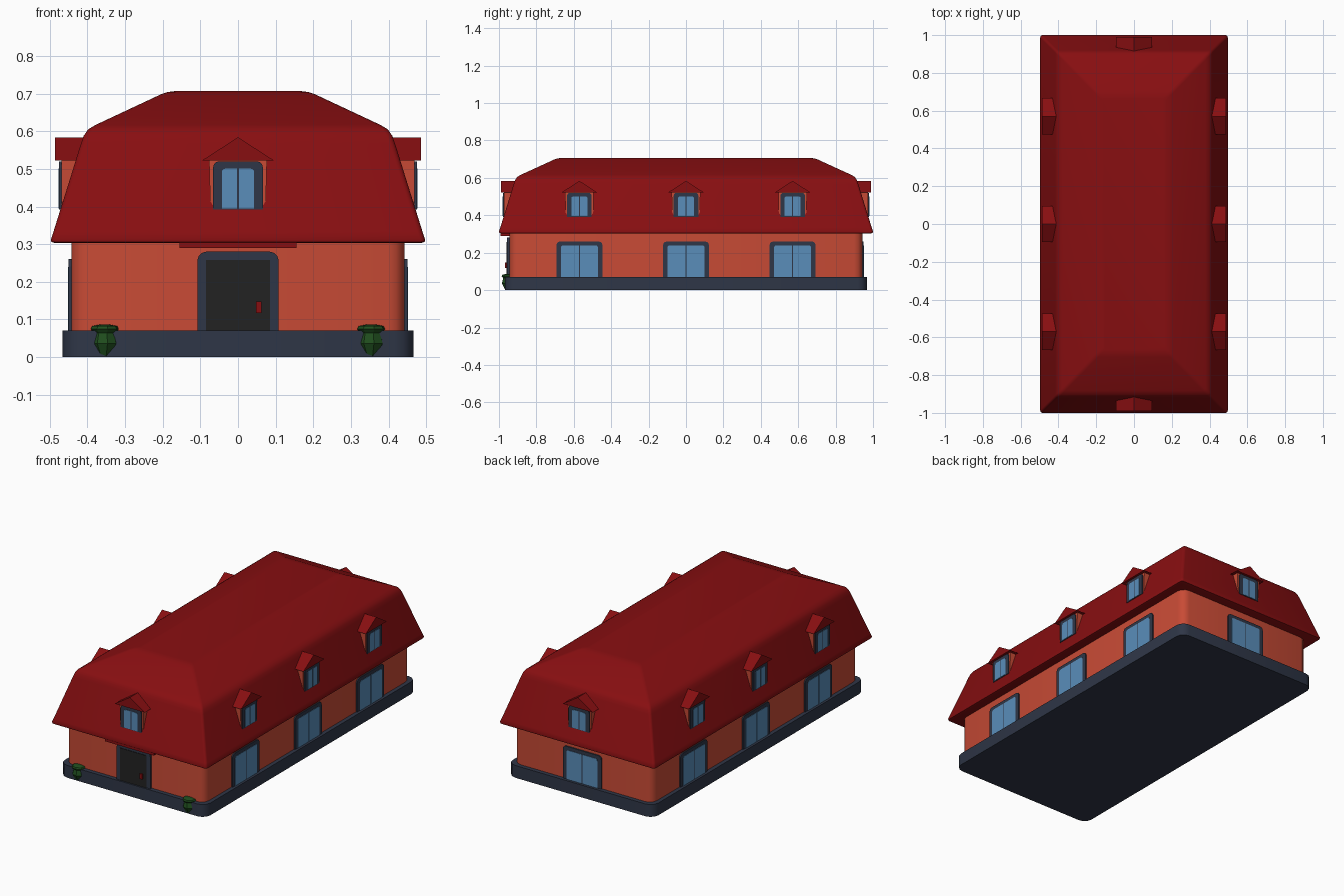
import bpy, bmesh, math
from mathutils import Matrix, Vector

if "Cube" in bpy.data.objects:
    bpy.data.objects.remove(bpy.data.objects["Cube"])


def material(name, rgb):
    m = bpy.data.materials.new(name)
    m.diffuse_color = (*rgb, 1)
    m.use_nodes = True
    m.node_tree.nodes["Principled BSDF"].inputs["Base Color"].default_value = m.diffuse_color
    return m


ROOF = material("roof red", (0.245, 0.0045, 0.0055))
WALL = material("wall orange", (0.58, 0.07, 0.036))
TRIM = material("slate trim", (0.028, 0.037, 0.063))
GLASS = material("window blue", (0.10, 0.27, 0.49))
DOOR = material("door black", (0.016, 0.016, 0.016))
PLANT = material("plant green", (0.014, 0.075, 0.013))


def loft(name, rings, mat, place=None, smooth=None):
    """Skin a stack of equal point rings and cap both ends."""
    bm = bmesh.new()
    loops = [[bm.verts.new(p) for p in ring] for ring in rings]
    n = len(loops[0])
    for a, b in zip(loops, loops[1:]):
        for i in range(n):
            j = (i + 1) % n
            bm.faces.new((a[i], a[j], b[j], b[i]))
    bm.faces.new(loops[0])
    bm.faces.new(loops[-1])
    bmesh.ops.recalc_face_normals(bm, faces=bm.faces)
    if place:
        bm.transform(place)
    me = bpy.data.meshes.new(name)
    bm.to_mesh(me)
    bm.free()
    me.materials.append(mat)
    ob = bpy.data.objects.new(name, me)
    bpy.context.collection.objects.link(ob)
    if smooth:
        bpy.ops.object.select_all(action='DESELECT')
        ob.select_set(True)
        bpy.context.view_layer.objects.active = ob
        bpy.ops.object.shade_smooth_by_angle(angle=math.radians(smooth))
    return ob


def round_rect(hx, hy, r, z, seg=3):
    pts = []
    for k, (sx, sy) in enumerate(((1, 1), (-1, 1), (-1, -1), (1, -1))):
        for s in range(seg + 1):
            a = math.pi / 2 * (k + s / seg)
            pts.append((sx * (hx - r) + r * math.cos(a), sy * (hy - r) + r * math.sin(a), z))
    return pts


def panel(name, x0, x1, z0, z1, y0, y1, mat, place, rl=0.0, rr=0.0):
    """Upright plate whose top left and top right corners may be rounded."""
    out = [(x0, z0), (x1, z0)]
    for cx, r, start in ((x1 - rr, rr, 0), (x0 + rl, rl, 90)):
        steps = 4 if r else 1
        for s in range(steps):
            a = math.radians(start + 90 * s / max(steps - 1, 1))
            out.append((cx + r * math.cos(a), z1 - r + r * math.sin(a)))
    return loft(name, [[(x, y, z) for x, z in out] for y in (y0, y1)], mat, place)


def facing(angle, along=0.0):
    """Local -y is the outward side; slide along the wall, then turn."""
    return Matrix.Rotation(math.radians(angle), 4, 'Z') @ Matrix.Translation((along, 0, 0))


def window(name, place, dist, half, z0, z1, border, r):
    panel(name + "_frame", -half, half, z0, z1, -dist, -dist + 0.03, TRIM, place, r, r)
    g, bar = half - border, 0.003
    lo, hi, y = z0 + 0.003, z1 - border * 0.85, -dist - 0.002
    panel(name + "_left_pane", -g, -bar, lo, hi, y, y + 0.004, GLASS, place, r * 0.6, 0)
    panel(name + "_right_pane", bar, g, lo, hi, y, y + 0.004, GLASS, place, 0, r * 0.6)


def dormer(name, place, dist):
    # body with a slightly tapered foot
    body = [(-0.062, 0.395), (0.062, 0.395), (0.074, 0.415), (0.077, 0.53), (-0.077, 0.53), (-0.074, 0.415)]
    loft(name + "_body", [[(x, y, z) for x, z in body] for y in (-dist + 0.006, -dist + 0.09)], WALL, place)
    # gable roof
    gable = [(-0.096, 0.522), (0.096, 0.522), (0.0, 0.584)]
    loft(name + "_roof", [[(x, y, z) for x, z in gable] for y in (-dist - 0.011, -dist + 0.1)], ROOF, place)
    window(name + "_window", place, dist, 0.066, 0.392, 0.52, 0.023, 0.016)


# Plinth and walls
loft("plinth", [round_rect(0.466, 0.967, 0.05, z) for z in (0, 0.071)], TRIM, smooth=40)
loft("walls", [round_rect(0.443, 0.943, 0.045, z) for z in (0.06, 0.32)], WALL, smooth=40)

# Mansard roof with softened breaks
profile = [(0.487, 0.989, 0.303), (0.496, 0.998, 0.306), (0.497, 1.0, 0.313), (0.490, 0.993, 0.334),
           (0.417, 0.921, 0.568), (0.410, 0.914, 0.588), (0.398, 0.903, 0.605), (0.378, 0.882, 0.617),
           (0.205, 0.705, 0.698), (0.187, 0.687, 0.704), (0.165, 0.665, 0.707)]
loft("main_roof", [round_rect(x, y, 0.014, z) for x, y, z in profile], ROOF, smooth=40)

# Dormers and ground-floor windows along the long sides
for side, angle in (("right", 90), ("left", -90)):
    for i, pos in enumerate((-0.57, 0.0, 0.57)):
        place = facing(angle, pos)
        dormer(f"{side}_dormer_{i + 1}", place, 0.475)
        window(f"{side}_window_{i + 1}", place, 0.450, 0.123, 0.068, 0.26, 0.024, 0.02)

# Gable-end dormers and back window
for end, angle in (("front", 0), ("back", 180)):
    dormer(end + "_dormer", facing(angle), 0.978)
window("back_window", facing(180), 0.950, 0.123, 0.068, 0.26, 0.024, 0.02)

# Entrance: frame, door leaf, handle and canopy
front = facing(0)
panel("door_frame", -0.108, 0.108, 0.068, 0.28, -0.956, -0.92, TRIM, front, 0.024, 0.024)
panel("door", -0.085, 0.085, 0.071, 0.258, -0.959, -0.95, DOOR, front)
panel("door_handle", 0.048, 0.062, 0.117, 0.147, -0.967, -0.955, ROOF, front)
panel("door_canopy", -0.156, 0.156, 0.29, 0.312, -0.992, -0.93, ROOF, front)

# Plants beside the entrance
for side, sx in (("left", -1), ("right", 1)):
    rings = [[(sx * 0.354 + r * math.cos(a), -0.949 + r * math.sin(a), z)
              for a in (math.tau * k / 8 + 0.2 for k in range(8))]
             for r, z in ((0.018, 0.002), (0.036, 0.036), (0.029, 0.064), (0.038, 0.074), (0.034, 0.082), (0.015, 0.086))]
    loft(side + "_plant", rings, PLANT)
